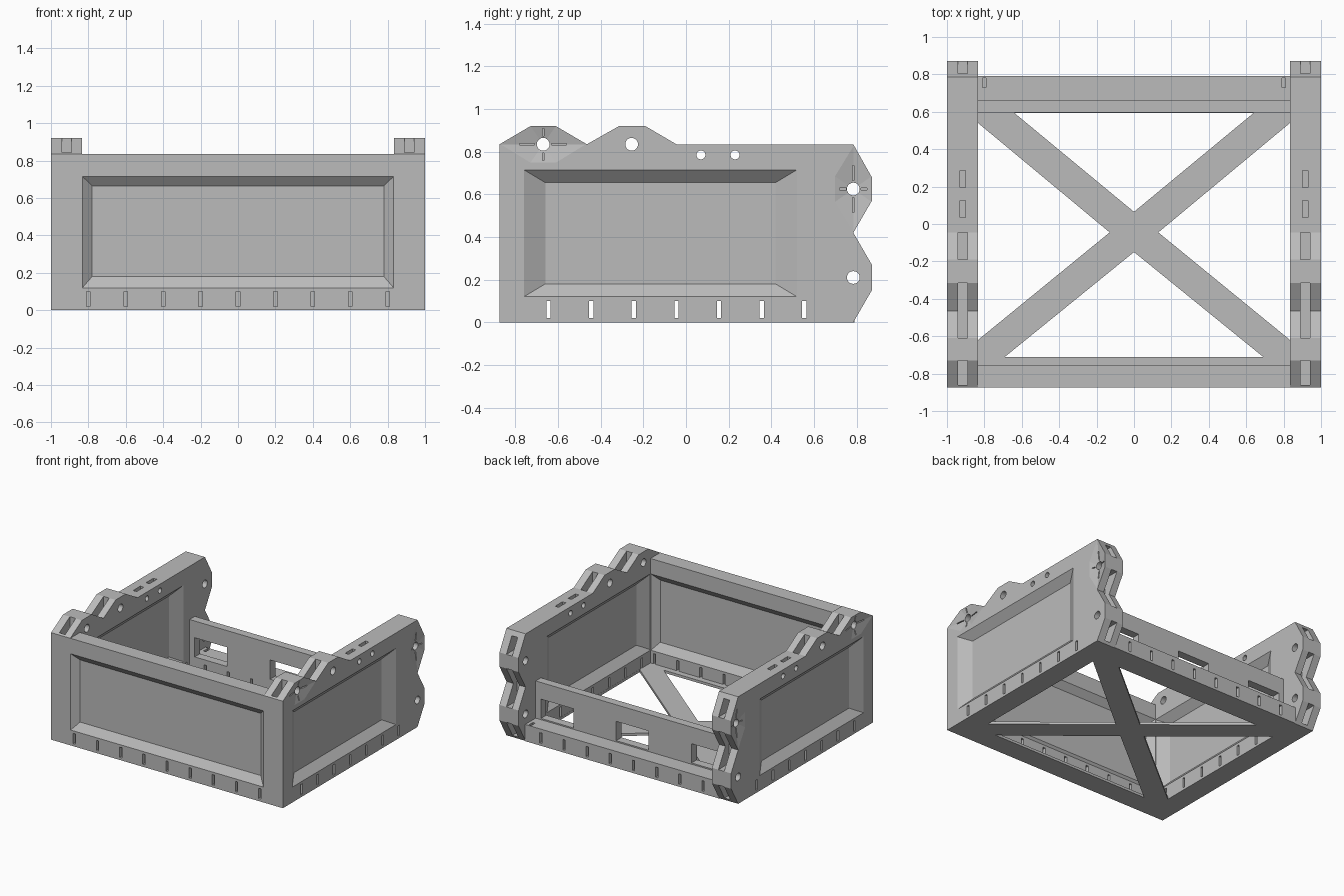
import bpy, bmesh, math

cube = bpy.data.objects.get("Cube")
if cube:
    bpy.data.objects.remove(cube, do_unlink=True)

grey = bpy.data.materials.new("plain grey")
grey.use_nodes = True
COLOUR = (0.5, 0.5, 0.5, 1)
grey.diffuse_color = COLOUR
grey.node_tree.nodes["Principled BSDF"].inputs["Base Color"].default_value = COLOUR


# --- helpers -------------------------------------------------------------
def ring(poly, axis, pos):
    """Place a 2D polygon in the plane where the given axis equals pos."""
    return [p[:axis] + (pos,) + p[axis:] for p in poly]


def loft(a, b):
    return (a, b)


def prism(poly, axis, lo, hi):
    return loft(ring(poly, axis, lo), ring(poly, axis, hi))


def rect(a0, a1, b0, b1):
    return [(a0, b0), (a1, b0), (a1, b1), (a0, b1)]


def box(x0, x1, y0, y1, z0, z1):
    return prism(rect(x0, x1, y0, y1), 2, z0, z1)


def circle(cx, cy, r, n=20):
    return [(cx + r * math.cos(math.tau * i / n), cy + r * math.sin(math.tau * i / n))
            for i in range(n)]


def recess(outer, inner, axis, face, floor):
    """Tapered pocket from face to floor, running slightly past the face."""
    t = 0.05
    past = [tuple(o + (o - i) * t for o, i in zip(p, q)) for p, q in zip(outer, inner)]
    return loft(ring(past, axis, face + (face - floor) * t), ring(inner, axis, floor))


def build(name, solids):
    bm = bmesh.new()
    for a, b in solids:
        va, vb = [bm.verts.new(p) for p in a], [bm.verts.new(p) for p in b]
        bm.faces.new(va)
        bm.faces.new(vb[::-1])
        for i in range(len(va)):
            j = (i + 1) % len(va)
            bm.faces.new((va[i], vb[i], vb[j], va[j]))
    bmesh.ops.recalc_face_normals(bm, faces=bm.faces)
    mesh = bpy.data.meshes.new(name)
    bm.to_mesh(mesh)
    bm.free()
    mesh.materials.append(grey)
    ob = bpy.data.objects.new(name, mesh)
    bpy.context.scene.collection.objects.link(ob)
    return ob


def cut(ob, solids):
    cutter = build("cutter", solids)
    cutter.hide_render = True
    mod = ob.modifiers.new("cut", "BOOLEAN")
    mod.operation, mod.solver, mod.object = "DIFFERENCE", "EXACT", cutter
    mod.use_self = True
    bpy.context.view_layer.objects.active = ob
    bpy.ops.object.modifier_apply(modifier=mod.name)
    bpy.data.objects.remove(cutter, do_unlink=True)


# --- side walls with hinge lugs, built on +x and mirrored ------------------
IN, OUT, TOP, BACK = 0.835, 1.0, 0.835, 0.785
FRONT = -0.875
outline = [(FRONT, 0), (BACK, 0), (0.872, 0.15), (0.872, 0.27), (BACK, 0.42),
           (0.872, 0.57), (0.872, 0.68), (BACK, TOP), (-0.045, TOP), (-0.19, 0.92),
           (-0.315, 0.92), (-0.465, TOP), (-0.61, 0.92), (-0.73, 0.92), (FRONT, TOP)]
walls = build("side_walls", [prism(outline, 0, IN, OUT)])

# pressed panels on both faces
outer, inner = rect(-0.76, 0.52, 0.12, 0.715), rect(-0.66, 0.42, 0.18, 0.655)
cut(walls, [recess(outer, inner, 0, OUT, 0.945), recess(outer, inner, 0, IN, 0.89)])

# grooves that split the lugs into twin plates, leaving the pin bosses
grooves = [box(0.89, 0.94, a, b, 0.8, 0.95)
           for a, b in ((-0.86, -0.73), (-0.61, -0.315), (-0.19, -0.045))]
grooves += [box(0.89, 0.94, 0.74, 0.9, a, b)
            for a, b in ((0.02, 0.15), (0.27, 0.57), (0.68, 0.8))]
cut(walls, grooves)

# shallow hexagonal seats around two of the pins
seats = []
for cy, cz, upright in ((-0.67, TOP, False), (BACK, 0.625, True)):
    hexagon = [(-0.2, 0), (-0.06, -0.086), (0.06, -0.086),
               (0.2, 0), (0.06, 0.086), (-0.06, 0.086)]
    if upright:
        hexagon = [(b, a) for a, b in hexagon]
    big = [(cy + a, cz + b) for a, b in hexagon]
    small = [(cy + a * 0.2, cz + b * 0.2) for a, b in hexagon]
    seats.append(recess(big, small, 0, OUT, 0.98))
cut(walls, seats)

# pin holes, small holes, drain slots and top slots
holes = [prism(circle(y, z, r), 0, 0.8, 1.05) for y, z, r in
         ((-0.67, TOP, 0.03), (-0.255, TOP, 0.03), (BACK, 0.625, 0.03),
          (BACK, 0.21, 0.03), (0.07, 0.785, 0.021), (0.23, 0.785, 0.021))]
for i in range(7):
    y = -0.645 + 0.2 * i
    holes.append(box(0.8, 1.05, y - 0.01, y + 0.01, 0.02, 0.1))
for y in (0.08, 0.24):
    holes.append(box(0.9, 0.93, y - 0.045, y + 0.045, 0.75, 0.9))
cut(walls, holes)

# fine cross slots beside the seated pins
for y, z in ((-0.67, TOP), (BACK, 0.625)):
    bars = []
    for s in (-1, 1):
        u0, u1 = sorted((s * 0.04, s * 0.11))
        v0, v1 = sorted((s * 0.04, s * (0.075 if z == TOP else 0.11)))
        bars.append(box(0.96, 1.05, y + (u0 if z == TOP else s * 0.05 - 0.015),
                        y + (u1 if z == TOP else s * 0.05 + 0.015), z - 0.004, z + 0.004))
        bars.append(box(0.96, 1.05, y - 0.004, y + 0.004, z + v0, z + v1))
    cut(walls, bars)
walls.modifiers.new("mirror", "MIRROR")

# --- front wall ------------------------------------------------------------
front = build("front_wall", [box(-0.84, 0.84, FRONT, -0.755, 0, TOP)])
outer, inner = rect(-0.832, 0.832, 0.12, 0.715), rect(-0.78, 0.78, 0.18, 0.665)
cut(front, [recess(outer, inner, 1, FRONT, -0.833), recess(outer, inner, 1, -0.755, -0.797)])
cut(front, [box(x - 0.01, x + 0.01, -0.9, -0.7, 0.02, 0.1)
            for x in (-0.8 + 0.2 * i for i in range(9))])

# --- back rail with upright windowed plate ----------------------------------
profile = [(0.595, 0), (0.79, 0), (0.79, 0.13), (0.66, 0.13), (0.66, 0.42), (0.595, 0.42)]
rail = build("back_rail", [prism(profile, 0, -0.84, 0.84)])
cuts = [box(x - 0.14, x + 0.14, 0.5, 0.7, 0.14, 0.29) for x in (-0.65, 0, 0.65)]
cuts += [box(x - 0.01, x + 0.01, 0.5, 0.85, 0.02, 0.1)
         for x in (-0.7 + 0.2 * i for i in range(8))]
cuts += [box(x - 0.01, x + 0.01, 0.73, 0.78, 0.08, 0.2) for x in (-0.8, 0.8)]
cut(rail, cuts)

# --- cross-braced floor frame -------------------------------------------------
floor = build("floor_brace", [box(-0.838, 0.838, -0.76, 0.6, 0, 0.02)])
openings = [[(-0.69, -0.71), (0.69, -0.71), (0, -0.15)],
            [(-0.64, 0.594), (0.64, 0.594), (0, 0.065)]]
for s in (-1, 1):
    openings.append([(s * 0.834, -0.62), (s * 0.834, 0.54), (s * 0.13, -0.045)])
cut(floor, [prism(tri, 2, -0.1, 0.1) for tri in openings])
